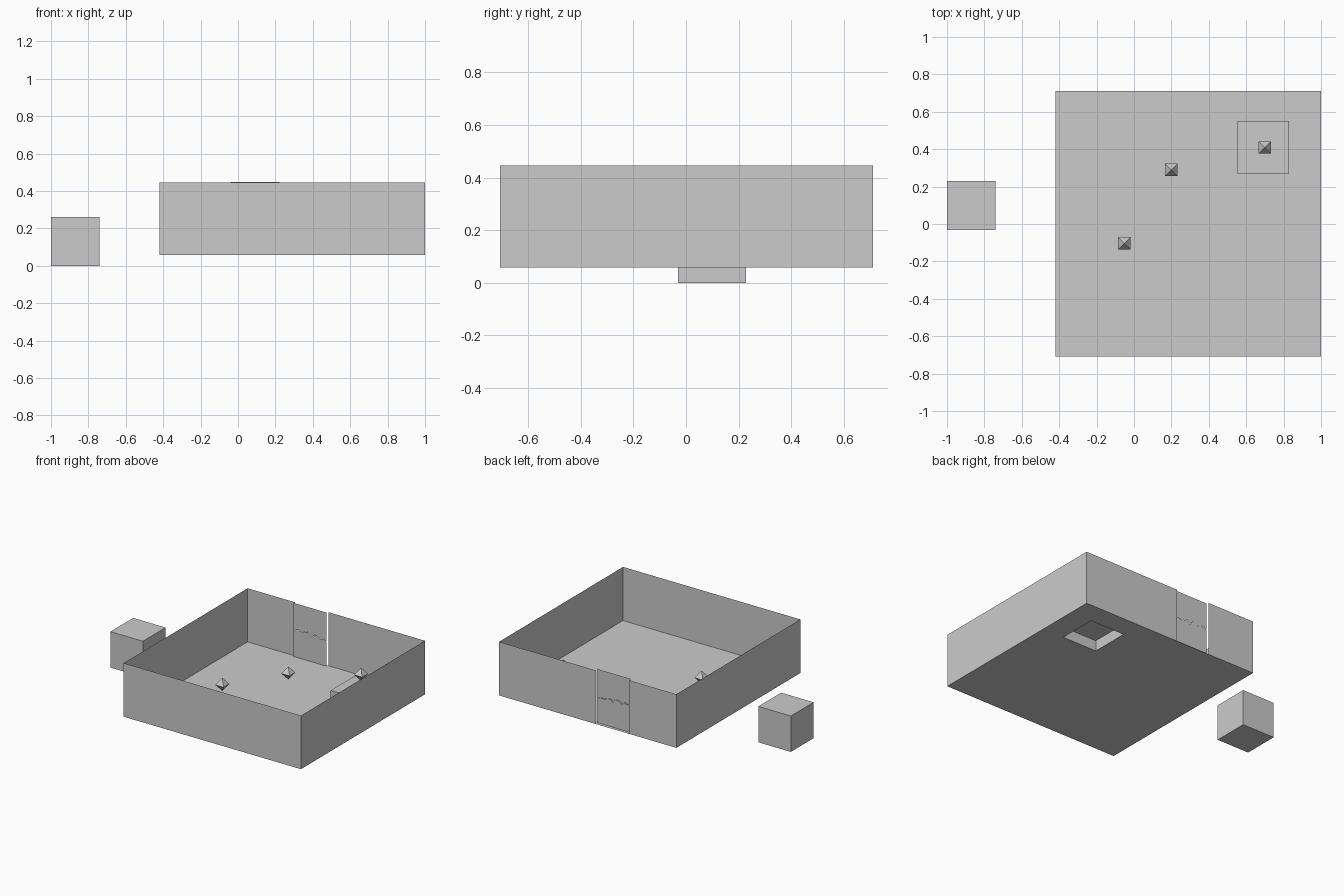
import bpy, bmesh
from math import pi

if "Cube" in bpy.data.objects:
    bpy.data.objects.remove(bpy.data.objects["Cube"])

X0, X1, Y0, Y1 = -0.42, 1.0, -0.708, 0.71   # room footprint
Z0, Z1 = 0.058, 0.446                       # floor and wall top
DX0, DX1 = -0.04, 0.227                     # doorway


def make(name, rings_or_verts, faces):
    me = bpy.data.meshes.new(name)
    me.from_pydata(rings_or_verts, [], faces)
    me.update()
    ob = bpy.data.objects.new(name, me)
    bpy.context.collection.objects.link(ob)
    return ob


def rect(x0, x1, y0, y1, z):
    return [(x0, y0, z), (x1, y0, z), (x1, y1, z), (x0, y1, z)]


# Floor with a square raised plinth, hollow from below
verts = (rect(X0, X1, Y0, Y1, Z0) + rect(0.553, 0.83, 0.27, 0.552, Z0)
         + rect(0.553, 0.83, 0.27, 0.552, Z0 + 0.077))
faces = [(r * 4 + i, r * 4 + (i + 1) % 4, r * 4 + 4 + (i + 1) % 4, r * 4 + 4 + i)
         for r in range(2) for i in range(4)]
make("floor_with_plinth", verts, faces + [(8, 9, 10, 11)])

# Thin walls, running round from one side of the doorway to the other
path = [(DX0, Y1), (X0, Y1), (X0, Y0), (X1, Y0), (X1, Y1), (DX1, Y1)]
n = len(path)
make("walls", [(x, y, z) for z in (Z0, Z1) for x, y in path],
     [(i, i + 1, n + i + 1, n + i) for i in range(n - 1)])

# Door set slightly inside the doorway, two halves meeting at a jagged seam
seam = [(-0.04, 0.252), (0.0, 0.262), (0.03, 0.25), (0.06, 0.268),
        (0.085, 0.262), (0.1, 0.24), (0.12, 0.262), (0.15, 0.256),
        (0.17, 0.246), (0.2, 0.25), (0.223, 0.24)]
for name, edge, gap in (("door_lower", Z0 + 0.003, -0.001), ("door_upper", 0.449, 0.001)):
    n = len(seam)
    pts = [(x, 0.692, z + gap) for x, z in seam] + [(x, 0.692, edge) for x, z in seam]
    make(name, pts, [(i, i + 1, n + i + 1, n + i) for i in range(n - 1)])

# Floating octahedral gems
for i, (x, y, z) in enumerate([(-0.053, -0.104, 0.16), (0.2, 0.289, 0.16), (0.698, 0.409, 0.238)]):
    ob = make(f"gem_{i + 1}", [(1, 0, 0), (0, 1, 0), (-1, 0, 0), (0, -1, 0), (0, 0, 1), (0, 0, -1)],
              [(k, (k + 1) % 4, 4) for k in range(4)] + [((k + 1) % 4, k, 5) for k in range(4)])
    ob.location = (x, y, z)
    ob.scale = (0.047,) * 3
    ob.rotation_euler.z = pi / 4

# Separate block outside the room
bpy.ops.mesh.primitive_cube_add(size=0.26, location=(-0.87, 0.099, 0.13))
bpy.context.object.name = "block"
